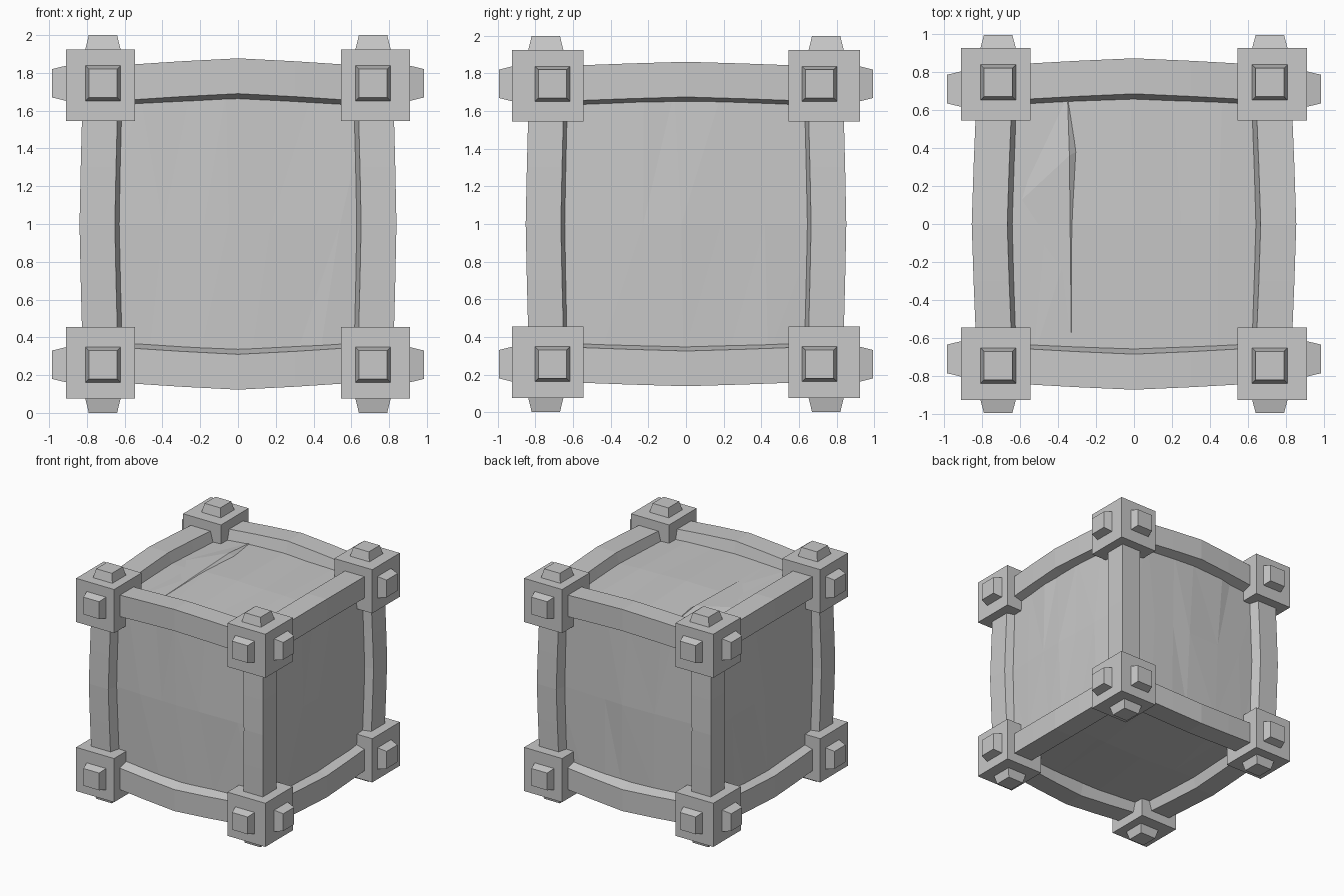
import bpy
import bmesh
import random
from mathutils import Vector

random.seed(4)
cube = bpy.data.objects.get("Cube")
if cube:
    bpy.data.objects.remove(cube, do_unlink=True)

grey = bpy.data.materials.new("stone_grey")
grey.use_nodes = True
COLOUR = (0.58, 0.58, 0.58, 1)
grey.diffuse_color = COLOUR
grey.node_tree.nodes["Principled BSDF"].inputs["Base Color"].default_value = COLOUR

CENTRE = Vector((0, 0, 1))
SIGNS = (-1, 1)


def point(axis, along, a, b):
    """Place (along, a, b) with 'along' on the given axis, others in cyclic order."""
    p = Vector((0, 0, 0))
    p[axis], p[(axis + 1) % 3], p[(axis + 2) % 3] = along, a, b
    return p


def finish(name, bm, closed=True):
    if closed:
        bmesh.ops.recalc_face_normals(bm, faces=bm.faces[:])
    mesh = bpy.data.meshes.new(name)
    bm.to_mesh(mesh)
    bm.free()
    mesh.materials.append(grey)
    obj = bpy.data.objects.new(name, mesh)
    obj.location = CENTRE
    bpy.context.collection.objects.link(obj)


def loft(name, rings):
    """Closed solid through matching rings of points."""
    bm = bmesh.new()
    loops = [[bm.verts.new(p) for p in ring] for ring in rings]
    n = len(loops[0])
    for low, high in zip(loops, loops[1:]):
        for i in range(n):
            j = (i + 1) % n
            bm.faces.new((low[i], low[j], high[j], high[i]))
    bm.faces.new(loops[0])
    bm.faces.new(loops[-1])
    finish(name, bm)


def square(axis, along, ca, cb, half):
    return [point(axis, along, ca + i * half, cb + j * half)
            for i, j in ((-1, -1), (1, -1), (1, 1), (-1, 1))]


# Bowed edge beams with a slightly wedge-shaped section
BEAM_NAMES = ("cross_beam", "side_beam", "upright_post")
OUTER = ((0.842, 0.842), (0.842, 0.832), (0.825, 0.838))
BOW = ((0.03, 0.035), (0.02, 0.022), (0.014, 0.014))
WIDTH, ROOT = 0.187, 0.26
SECTION = ((0, 0), (WIDTH, 0), (ROOT, ROOT), (0, WIDTH))
for axis in range(3):
    for sa in SIGNS:
        for sb in SIGNS:
            rings = []
            for t in (-0.6, -0.3, 0, 0.3, 0.6):
                k = (1 - abs(t) / 0.6) ** 0.85
                a, b = (o + k * w for o, w in zip(OUTER[axis], BOW[axis]))
                rings.append([point(axis, t, sa * (a - i), sb * (b - j))
                              for i, j in SECTION])
            loft(BEAM_NAMES[axis], rings)

# Corner blocks, each with three tapered studs
LOW, HIGH = 0.545, (0.91, 0.925, 0.925)
TIP = (0.985, 0.995, 1.0)
STUD = ((0.71, 0.745), (0.745, 0.715), (0.715, 0.745))
for sx in SIGNS:
    for sy in SIGNS:
        for sz in SIGNS:
            s = (sx, sy, sz)
            loft("corner_block", [
                [(sx * x, sy * y, sz * z) for x, y in
                 ((LOW, LOW), (HIGH[0], LOW), (HIGH[0], HIGH[1]), (LOW, HIGH[1]))]
                for z in (LOW, HIGH[2])])
            for axis in range(3):
                ca = s[(axis + 1) % 3] * STUD[axis][0]
                cb = s[(axis + 2) % 3] * STUD[axis][1]
                loft("corner_stud", [
                    square(axis, s[axis] * (HIGH[axis] - 0.02), ca, cb, 0.098),
                    square(axis, s[axis] * TIP[axis], ca, cb, 0.075)])

# Hewn panels: long irregular facets, gently bulging
PANEL_NAMES = ("side_panel", "end_panel", "flat_panel")
SPAN, COLUMNS, ROWS = 0.7, 6, 2
for axis in range(3):
    grain = 1 if axis == 2 else 2
    for side in SIGNS:
        bm = bmesh.new()
        grid = []
        for r in range(ROWS + 1):
            row = []
            for c in range(COLUMNS + 1):
                u, v = 2 * c / COLUMNS - 1, 2 * r / ROWS - 1
                shift = random.uniform(-0.08, 0.08) if abs(u) < 1 else 0
                depth = 0.752 + 0.022 * (1 - u * u) + 0.015 * (1 - v * v)
                depth += random.uniform(-0.005, 0.005)
                p = Vector((0, 0, 0))
                p[axis] = side * depth
                p[grain] = v * SPAN
                p[3 - axis - grain] = u * SPAN + shift
                row.append(bm.verts.new(p))
            grid.append(row)
        for r in range(ROWS):
            for c in range(COLUMNS):
                bm.faces.new((grid[r][c], grid[r][c + 1],
                              grid[r + 1][c + 1], grid[r + 1][c]))
        bmesh.ops.triangulate(bm, faces=bm.faces[:])
        bm.normal_update()
        for f in bm.faces:
            if f.normal[axis] * side < 0:
                f.normal_flip()
        finish(PANEL_NAMES[axis], bm, closed=False)

# Split in the top: a sliver-thin step beside a gently raised board
bm = bmesh.new()
back, front, ridge, foot, left = (bm.verts.new(p) for p in (
    (-0.35, 0.67, 0.775), (-0.33, -0.59, 0.775), (-0.34, 0.36, 0.806),
    (-0.305, 0.38, 0.778), (-0.62, 0.1, 0.762)))
for tri in ((back, front, foot), (back, ridge, foot), (ridge, front, foot),
            (left, front, ridge), (left, ridge, back), (left, back, front)):
    bm.faces.new(tri)
finish("split_board", bm)
